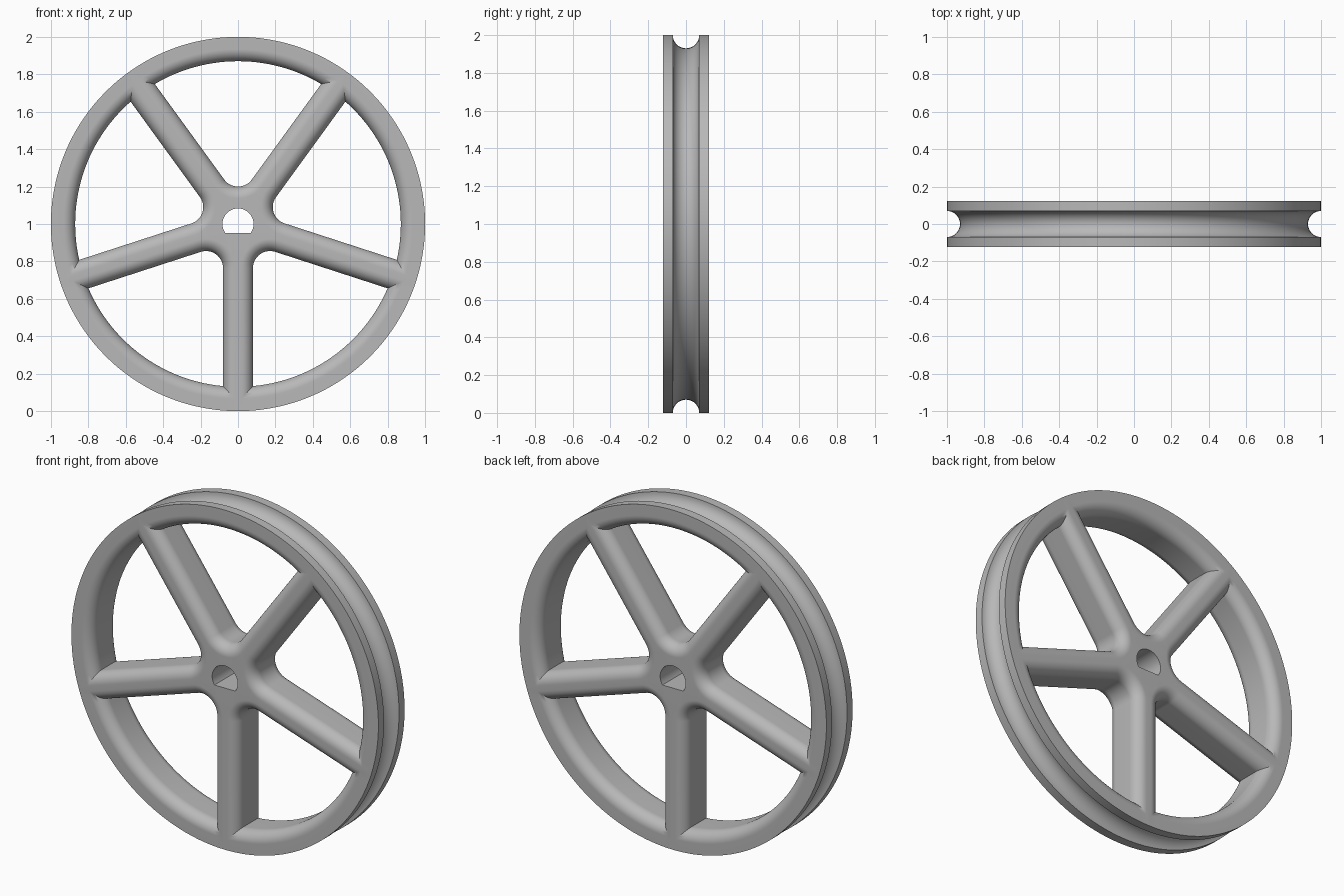
import bpy
import bmesh
from math import sin, cos, asin, pi, radians

if "Cube" in bpy.data.objects:
    bpy.data.objects.remove(bpy.data.objects["Cube"], do_unlink=True)

HALF = 0.122      # half thickness of the wheel
RIM_IN = 0.87     # inner radius of the rim
GROOVE = 0.07     # radius of the rope groove
SPOKE = 0.08      # half width of a spoke
FILLET = 0.064    # rounding of the window edges
HUB = 0.091       # corner rounding between spokes at the hub
BORE = 0.083      # shaft hole radius
FLAT = -0.048     # height of the flat in the shaft hole
SPOKES = 5
WEDGE = pi / SPOKES

bm = bmesh.new()


def spread(a, b, n):
    return [a + (b - a) * i / n for i in range(n + 1)]


def loft(rings):
    """Skin a list of (y, [(x, z), ...]) rings; return the first and last edge loops."""
    loops = [[bm.verts.new((x, y, z)) for x, z in pts] for y, pts in rings]
    n = len(loops[0])
    for a, b in zip(loops, loops[1:]):
        for i in range(n):
            j = (i + 1) % n
            bm.faces.new((a[i], a[j], b[j], b[i]))
    return [[bm.edges.get((lp[i], lp[(i + 1) % n])) for i in range(n)]
            for lp in (loops[0], loops[-1])]


def circle(r, n=144):
    return [(r * cos(2 * pi * i / n), r * sin(2 * pi * i / n)) for i in range(n)]


def window(turn, e):
    """Outline of the opening between two spokes, grown by e."""
    r = RIM_IN + e
    a = WEDGE - asin((SPOKE - e) / r)
    pts = [(r * cos(t), r * sin(t)) for t in spread(-a, a, 28)]
    c = (SPOKE + HUB) / sin(WEDGE)
    k = HUB + e
    pts += [(c + k * cos(t), k * sin(t))
            for t in spread(pi / 2 + WEDGE, 3 * pi / 2 - WEDGE, 14)]
    return [(x * cos(turn) - z * sin(turn), x * sin(turn) + z * cos(turn)) for x, z in pts]


# Outer tread with a half-round groove
tread = [(-HALF, 1.0)]
tread += [(-GROOVE * cos(t), 1 - GROOVE * sin(t)) for t in spread(0, pi, 18)]
tread += [(HALF, 1.0)]
ends = [loft([(y, circle(r)) for y, r in tread])]

# Windows between the spokes, with rounded edges front and back
edge = [(FILLET * (1 - cos(t)), FILLET * (1 - sin(t))) for t in spread(0, pi / 2, 9)]
levels = [(d - HALF, e) for d, e in edge] + [(HALF - d, e) for d, e in reversed(edge)]
for k in range(SPOKES):
    turn = pi / 2 + 2 * WEDGE * k
    ends.append(loft([(y, window(turn, e)) for y, e in levels]))

# D-shaped shaft hole
start = asin(FLAT / BORE)
bore = [(BORE * cos(t), BORE * sin(t)) for t in spread(start, pi - start, 36)]
ends.append(loft([(-HALF, bore), (HALF, bore)]))

# Flat front and back faces
for side in (0, 1):
    bmesh.ops.triangle_fill(bm, use_beauty=True, edges=[e for pair in ends for e in pair[side]])
bmesh.ops.recalc_face_normals(bm, faces=bm.faces[:])

mesh = bpy.data.meshes.new("pulley_wheel")
bm.to_mesh(mesh)
bm.free()
wheel = bpy.data.objects.new("pulley_wheel", mesh)
wheel.location.z = 1
bpy.context.collection.objects.link(wheel)

# Plain grey material
grey = bpy.data.materials.new("plain_grey")
grey.use_nodes = True
grey.diffuse_color = (0.48, 0.48, 0.48, 1)
grey.node_tree.nodes["Principled BSDF"].inputs["Base Color"].default_value = grey.diffuse_color
mesh.materials.append(grey)

# Smooth shading with crisp edges
bpy.ops.object.select_all(action="DESELECT")
wheel.select_set(True)
bpy.context.view_layer.objects.active = wheel
bpy.ops.object.shade_smooth_by_angle(angle=radians(25))
weighted = wheel.modifiers.new("weighted_normals", "WEIGHTED_NORMAL")
weighted.keep_sharp = True
